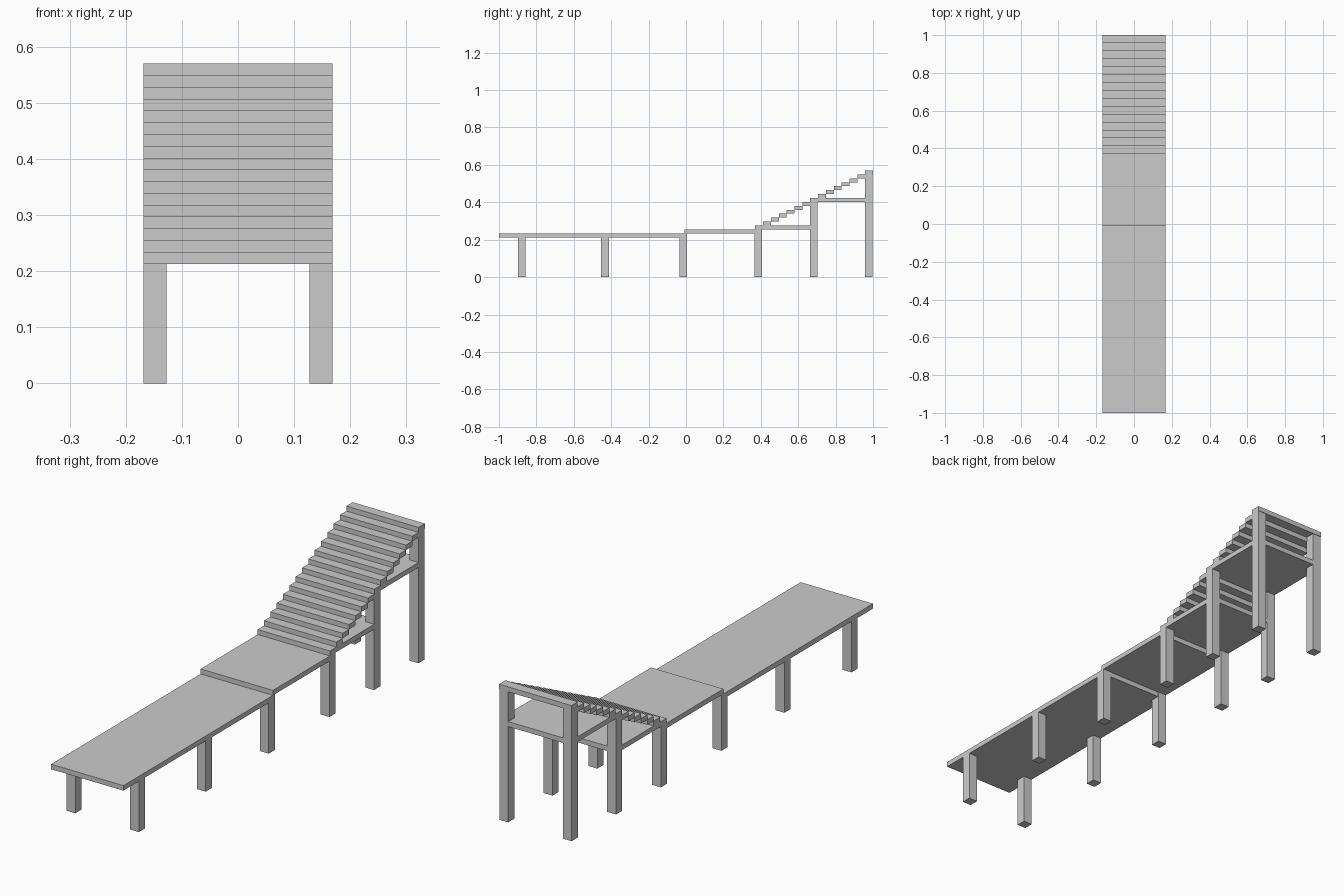
import bpy

if "Cube" in bpy.data.objects:
    bpy.data.objects.remove(bpy.data.objects["Cube"])

HALF_W = 0.168     # half width of the whole structure
RISE = 0.021       # height of one level, also slab thickness
BASE = 0.213       # underside of the lowest deck
RUN = 0.042        # depth of one stair slat
STAIR_Y = 0.37     # front of the first slat
LEG = 0.041


def box(name, x0, x1, y0, y1, z0, z1):
    bpy.ops.mesh.primitive_cube_add(
        size=1, location=((x0 + x1) / 2, (y0 + y1) / 2, (z0 + z1) / 2))
    ob = bpy.context.object
    ob.name = name
    ob.scale = (x1 - x0, y1 - y0, z1 - z0)
    bpy.ops.object.transform_apply(location=False, rotation=False, scale=True)
    return ob


def slab(name, y0, y1, level):
    z = BASE + level * RISE
    return box(name, -HALF_W, HALF_W, y0, y1, z, z + RISE)


# Flat decks
slab("lower_deck", -1.0, 0.003, 0)
slab("middle_deck", -0.008, 0.375, 1)

# Stair slats
for i in range(15):
    y = STAIR_Y + i * RUN
    slab(f"stair_slat_{i + 1}", y, y + RUN, i + 2)

# Platforms under the stairs, level with the first and eighth slats
slab("lower_platform", STAIR_Y, 0.704, 2)
slab("upper_platform", STAIR_Y + 7 * RUN, 0.998, 9)

# Pairs of square legs: front edge and the level they reach
legs = [(-0.898, 0), (-0.454, 0), (-0.036, 1), (0.366, 2), (0.663, 9), (0.957, 16)]
for i, (y, level) in enumerate(legs):
    for side, x in (("left", -HALF_W), ("right", HALF_W - LEG)):
        box(f"{side}_leg_{i + 1}", x, x + LEG, y, y + LEG, 0, BASE + level * RISE)
